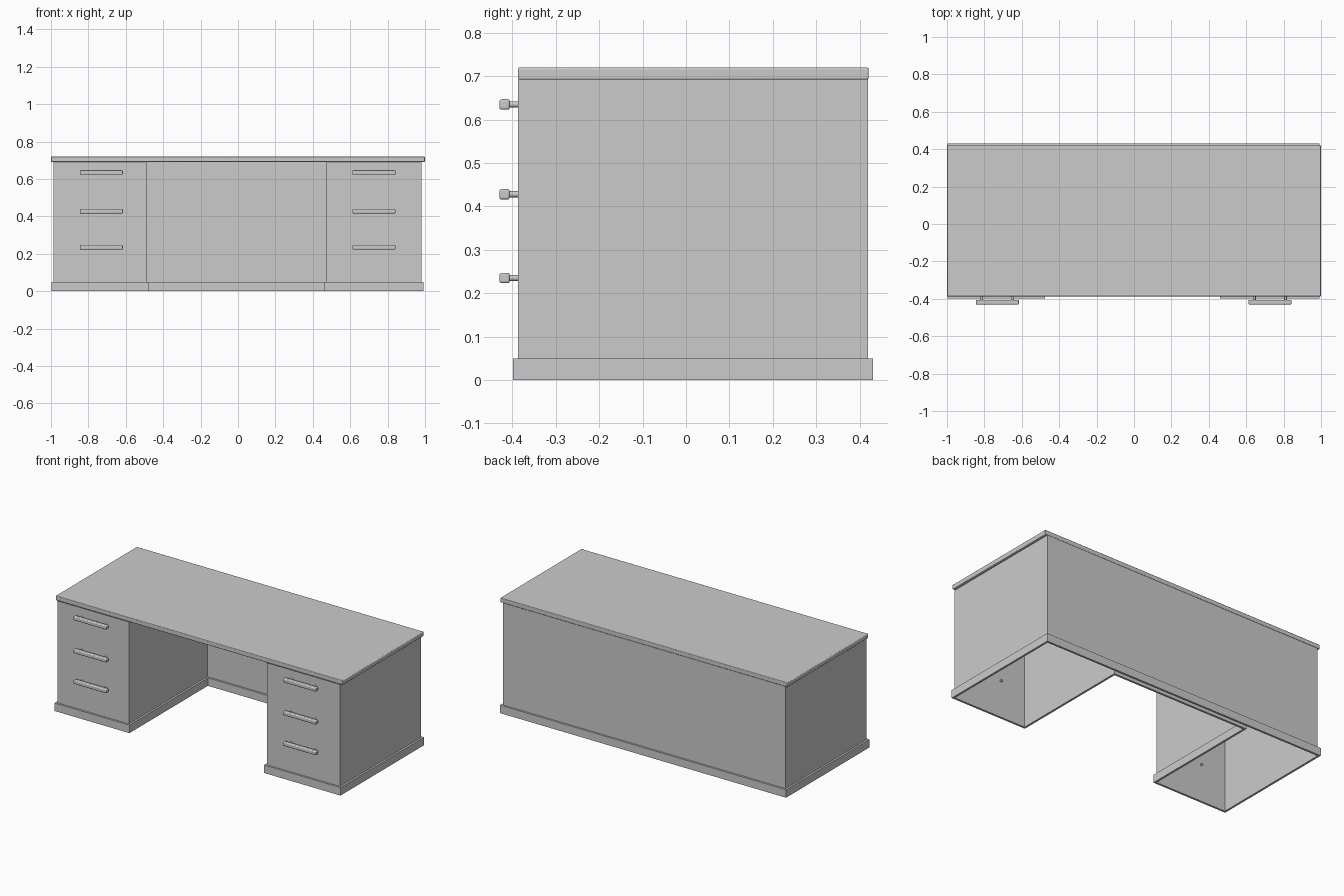
import bpy, bmesh
from math import radians

if "Cube" in bpy.data.objects:
    bpy.data.objects.remove(bpy.data.objects["Cube"])


def u_outline(o):
    """U-shaped desk footprint, grown outward by o."""
    l, r, f, b = -0.986 - o, 0.981 + o, -0.387 - o, 0.419 + o
    kl, kr, kb = -0.488 + o, 0.472 - o, 0.392 - o
    return [(l, f), (kl, f), (kl, kb), (kr, kb), (kr, f), (r, f), (r, b), (l, b)]


def finish(name, bm, bevel=0.0):
    bmesh.ops.recalc_face_normals(bm, faces=bm.faces)
    me = bpy.data.meshes.new(name)
    bm.to_mesh(me)
    bm.free()
    ob = bpy.data.objects.new(name, me)
    bpy.context.collection.objects.link(ob)
    if bevel:
        m = ob.modifiers.new("Bevel", 'BEVEL')
        m.width, m.segments = bevel, 3
    bpy.ops.object.select_all(action='DESELECT')
    ob.select_set(True)
    bpy.context.view_layer.objects.active = ob
    bpy.ops.object.shade_smooth_by_angle(angle=radians(35))
    return ob


def loops(name, rings, closed):
    """Bridge successive (outline, z) rings with quads."""
    bm = bmesh.new()
    vs = [[bm.verts.new((x, y, z)) for x, y in pts] for pts, z in rings]
    pairs = list(zip(vs, vs[1:] + vs[:1])) if closed else list(zip(vs, vs[1:]))
    for a, b in pairs:
        n = len(a)
        for i in range(n):
            j = (i + 1) % n
            bm.faces.new((a[i], a[j], b[j], b[i]))
    return finish(name, bm)


def box(name, lo, hi, bevel):
    bm = bmesh.new()
    bmesh.ops.create_cube(bm, size=1)
    for v in bm.verts:
        v.co = [(a + b) / 2 + c * (b - a) for a, b, c in zip(lo, hi, v.co)]
    return finish(name, bm, bevel)


def post(name, x, z):
    bpy.ops.mesh.primitive_cylinder_add(vertices=16, radius=0.007, depth=0.038,
                                        location=(x, -0.396, z), rotation=(radians(90), 0, 0))
    bpy.context.object.name = name
    bpy.ops.object.shade_smooth_by_angle(angle=radians(35))


# Desktop slab
box("desktop", (-0.999, -0.387, 0.692), (0.999, 0.421, 0.72), 0.004)

# Hollow carcass: both pedestals and the back panel, open underneath
loops("carcass", [(u_outline(0), 0.05), (u_outline(0), 0.692)], False)

# Plinth trim running round the footprint
outer, inner = u_outline(0.012), u_outline(-0.001)
loops("plinth", [(outer, 0), (outer, 0.05), (inner, 0.05), (inner, 0)], True)

# Drawer handles: a bar on two posts, three per pedestal
for side, cx in (("left", -0.731), ("right", 0.727)):
    for i, z in enumerate((0.635, 0.428, 0.235)):
        box(f"{side}_handle_bar_{i}", (cx - 0.115, -0.43, z - 0.012),
            (cx + 0.115, -0.406, z + 0.012), 0.005)
        for k, dx in enumerate((-0.083, 0.083)):
            post(f"{side}_handle_post_{i}_{k}", cx + dx, z)
